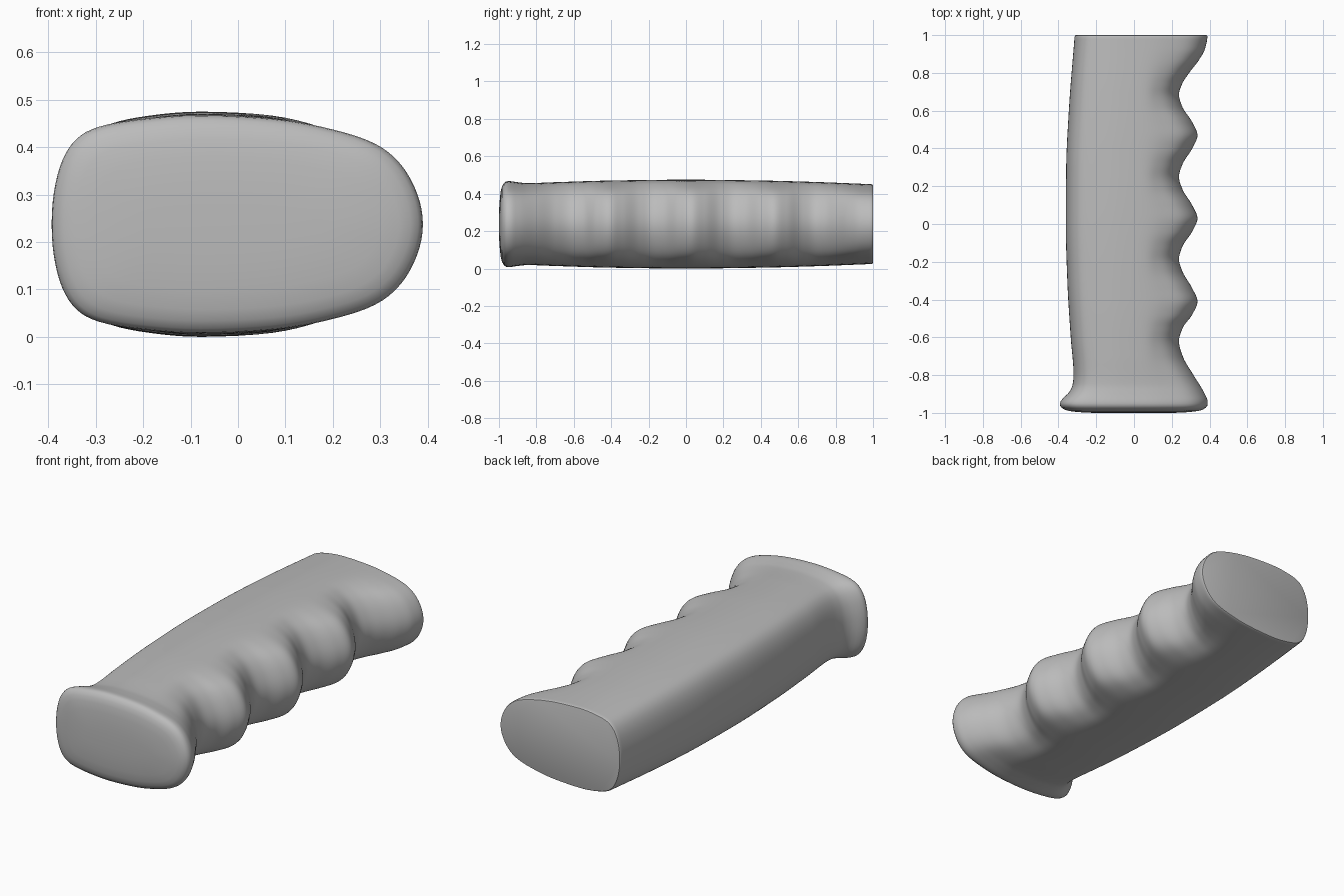
import bpy, bmesh, math

if "Cube" in bpy.data.objects:
    bpy.data.objects.remove(bpy.data.objects["Cube"])

GREY = bpy.data.materials.new("mid_grey")
GREY.diffuse_color = (0.5, 0.5, 0.5, 1)
GREY.use_nodes = True
GREY.node_tree.nodes["Principled BSDF"].inputs["Base Color"].default_value = GREY.diffuse_color

# upper half of the cross-section (x, height above the middle, as fraction)
HALF = [(-0.39, 0), (-0.385, 0.3), (-0.368, 0.58), (-0.338, 0.78), (-0.29, 0.895), (-0.2, 0.965),
        (-0.08, 1.0), (0.08, 0.965), (0.2, 0.87), (0.29, 0.74), (0.345, 0.55), (0.38, 0.28), (0.392, 0)]
LOOP = HALF + [(x, -z) for x, z in HALF[-2:0:-1]]

# profiles along the length: (y, value)
BACK = [(-1, -0.393), (-0.95, -0.393), (-0.925, -0.378), (-0.89, -0.343), (-0.85, -0.325), (-0.8, -0.32),
        (-0.6, -0.335), (-0.3, -0.353), (0, -0.361), (0.3, -0.359), (0.6, -0.345), (1, -0.314)]
HEIGHT = [(-1, 0.23), (-0.95, 0.23), (-0.9, 0.224), (-0.85, 0.219), (-0.7, 0.224), (-0.4, 0.233),
          (0, 0.2375), (0.4, 0.233), (0.7, 0.225), (1, 0.213)]
FINGERS = [(-1, 0.39), (-0.94, 0.39), (-0.9, 0.375), (-0.8, 0.315), (-0.7, 0.258), (-0.62, 0.238),
           (-0.55, 0.258), (-0.48, 0.308), (-0.41, 0.336), (-0.34, 0.308), (-0.25, 0.256), (-0.185, 0.238),
           (-0.12, 0.256), (-0.04, 0.308), (0.03, 0.336), (0.1, 0.308), (0.185, 0.256), (0.25, 0.238),
           (0.315, 0.256), (0.4, 0.308), (0.47, 0.336), (0.54, 0.308), (0.62, 0.256), (0.685, 0.238),
           (0.74, 0.254), (0.8, 0.292), (0.87, 0.345), (0.93, 0.377), (1, 0.389)]


def spline(a, b, c, d, t):
    return 0.5 * (2*b + (c-a)*t + (2*a - 5*b + 4*c - d)*t*t + (3*b - a - 3*c + d)*t**3)


def lookup(table, y):
    """Smooth interpolation (Hermite with limited slopes)."""
    n = len(table)

    def slope(i):
        if i == 0 or i == n - 1:
            return 0 if table is FINGERS else (table[min(i+1, n-1)][1] - table[max(i-1, 0)][1]) / (
                table[min(i+1, n-1)][0] - table[max(i-1, 0)][0])
        s0 = (table[i][1] - table[i-1][1]) / (table[i][0] - table[i-1][0])
        s1 = (table[i+1][1] - table[i][1]) / (table[i+1][0] - table[i][0])
        return 2*s0*s1 / (s0 + s1) if s0*s1 > 0 else 0

    for i in range(n - 1):
        (y0, v0), (y1, v1) = table[i], table[i+1]
        if y <= y1 or i == n - 2:
            h = y1 - y0
            t = (y - y0) / h
            return ((2*t**3 - 3*t*t + 1)*v0 + (t**3 - 2*t*t + t)*h*slope(i)
                    + (3*t*t - 2*t**3)*v1 + (t**3 - t*t)*h*slope(i+1))


def ease(t):
    t = max(0, min(1, t))
    return t*t*(3 - 2*t)


# smooth closed section
section = []
N = len(LOOP)
for i in range(N):
    p = [LOOP[(i + k) % N] for k in (-1, 0, 1, 2)]
    for s in range(4):
        section.append([spline(*(q[k] for q in p), s / 4) for k in (0, 1)])


def ring(bm, y, inset=0.0):
    left, right, h = lookup(BACK, y), lookup(FINGERS, y), lookup(HEIGHT, y)
    pts = []
    for x, z in section:
        # shift the rear wall and the finger side independently
        x += (left + 0.39) * ease((-0.02 - x) / 0.37) + (right - 0.392) * ease((x + 0.02) / 0.41)
        cx = (left + right) / 2
        kx = 1 - inset / ((right - left) / 2)
        kz = 1 - inset / h
        pts.append(bm.verts.new((cx + (x - cx)*kx, y, 0.2375 + z*h*kz)))
    return pts


# one-piece grip: domed flared butt, finger grooves, flat far end
bm = bmesh.new()
stations = [(-1.0, 0.19), (-0.9985, 0.14), (-0.995, 0.09), (-0.99, 0.05), (-0.983, 0.026),
            (-0.973, 0.01), (-0.962, 0.002)]
stations += [(-0.95 + 1.94*i/150, 0) for i in range(151)]
stations += [(0.995, 0.001), (0.9985, 0.003), (1.0, 0.007)]
rings = [ring(bm, y, k) for y, k in stations]
for a, b in zip(rings, rings[1:]):
    for i in range(len(a)):
        j = (i + 1) % len(a)
        bm.faces.new((a[i], a[j], b[j], b[i]))
bm.faces.new(rings[0])
bm.faces.new(rings[-1])
bmesh.ops.recalc_face_normals(bm, faces=bm.faces)

mesh = bpy.data.meshes.new("hand_grip")
bm.to_mesh(mesh)
bm.free()
mesh.materials.append(GREY)
grip = bpy.data.objects.new("hand_grip", mesh)
bpy.context.collection.objects.link(grip)
bpy.context.view_layer.objects.active = grip
grip.select_set(True)
bpy.ops.object.shade_smooth_by_angle(angle=math.radians(35))
